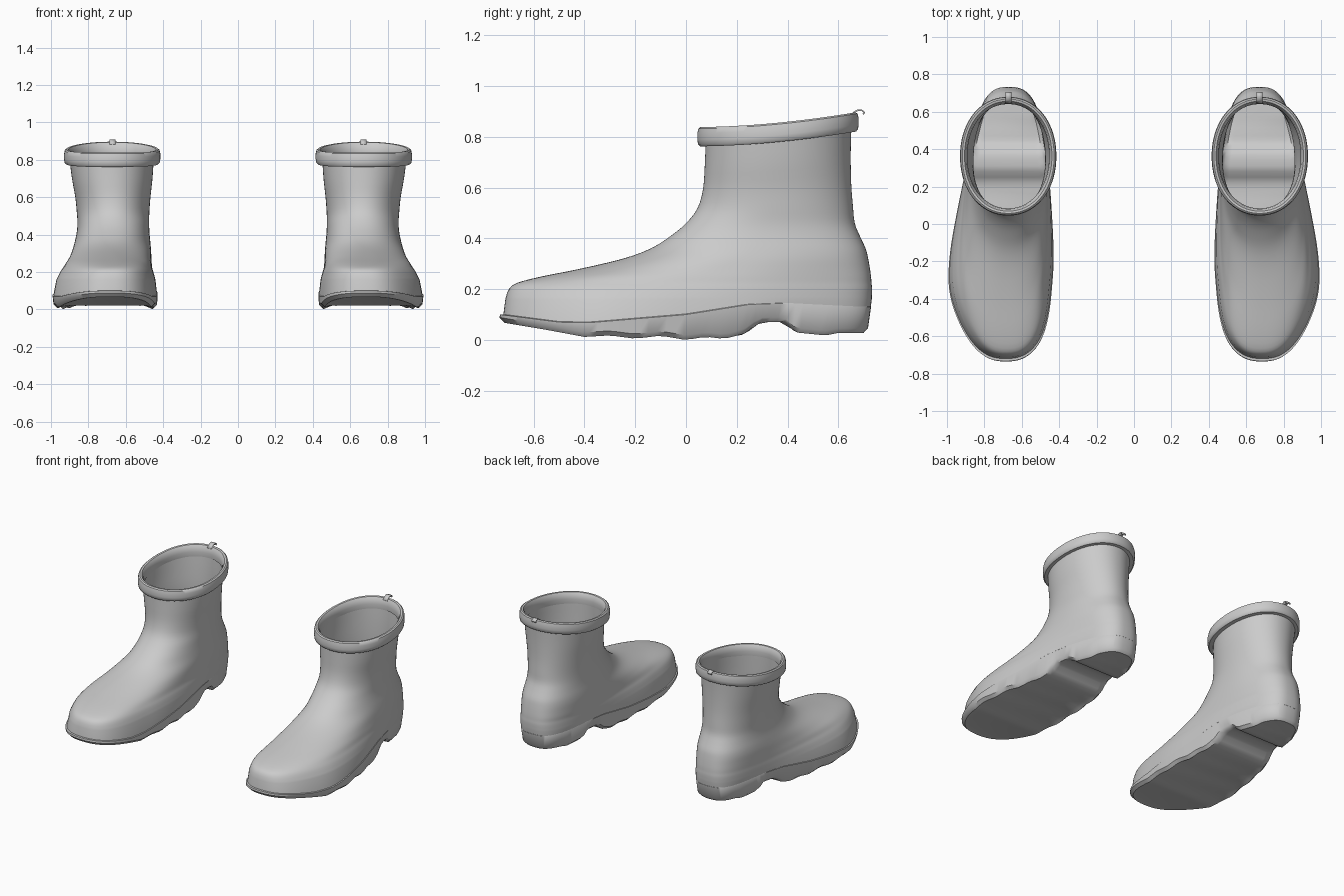
import bpy, math

N = 128  # points per ring


def table(pts, y):
    """Piecewise linear lookup."""
    if y <= pts[0][0]:
        return pts[0][1]
    for (a, va), (b, vb) in zip(pts, pts[1:]):
        if y <= b:
            return va + (vb - va) * (y - a) / (b - a)
    return pts[-1][1]


def smooth(a, b, v):
    t = min(1, max(0, (v - a) / (b - a)))
    return t * t * (3 - 2 * t)


def ring(yf, yb, ball_in, ball_out, heel_in, heel_out, p_toe, p_heel, zfun):
    """Boot-shaped horizontal outline: wide at the ball, narrow at the heel."""
    mid, half = (yf + yb) / 2, (yb - yf) / 2
    pts = []
    for i in range(N):
        t = 2 * math.pi * i / N
        c = math.cos(t)
        y = mid - half * c
        k = smooth(-0.45, 0.6, y)
        xi = ball_in + (heel_in - ball_in) * k
        xo = ball_out + (heel_out - ball_out) * k
        cx = (xi + xo) / 2 - 0.03 * smooth(0.3, 0.73, -y)
        p = p_toe if c > 0 else p_heel
        w = max(0, 1 - abs(c) ** p) ** (1 / p)
        x = cx + (xo - xi) / 2 * math.copysign(w, math.sin(t))
        pts.append((x, y, zfun(y)))
    return pts


def finish(name, verts, faces, angle=40):
    me = bpy.data.meshes.new(name)
    me.from_pydata(verts, [], faces)
    me.update()
    ob = bpy.data.objects.new(name, me)
    bpy.context.collection.objects.link(ob)
    bpy.ops.object.select_all(action='DESELECT')
    ob.select_set(True)
    bpy.context.view_layer.objects.active = ob
    bpy.ops.object.shade_smooth_by_angle(angle=math.radians(angle))
    # second boot of the pair
    ob.modifiers.new("pair", 'MIRROR').use_mirror_merge = False
    return ob


def loft(name, rings, bottom=False, closed=False):
    """Skin the rings; bottom adds strips of quads across the first ring."""
    verts = [v for r in rings for v in r]
    faces = []
    n = len(rings)
    for k in range(n if closed else n - 1):
        a, b = k * N, (k + 1) % n * N
        for i in range(N):
            j = (i + 1) % N
            faces.append((a + i, a + j, b + j, b + i))
    if bottom:
        for i in range(N // 2):
            faces.append(list(dict.fromkeys([(N - i) % N, N - i - 1, i + 1, i])))
    return finish(name, verts, faces)


def catmull(rows, steps):
    out = []
    for k in range(len(rows) - 1):
        p0, p1, p2, p3 = (rows[max(0, min(len(rows) - 1, k + d))] for d in (-1, 0, 1, 2))
        for s in range(steps):
            t = s / steps
            out.append([0.5 * (2 * b + (c - a) * t + (2 * a - 5 * b + 4 * c - d) * t * t
                               + (3 * b - a - 3 * c + d) * t ** 3)
                        for a, b, c, d in zip(p0, p1, p2, p3)])
    return out + [list(rows[-1])]


# Sole: flat underside with heel notch, wavy tread edge, and its top edge
flat = [(-0.73, 0.075), (-0.4, 0.02), (0.23, 0.02), (0.29, 0.07), (0.385, 0.072),
        (0.43, 0.03), (0.7, 0.03)]
edge = [(-0.73, 0.07), (-0.55, 0.04), (-0.4, 0.012), (-0.3, 0.018), (-0.2, 0.005),
        (-0.1, 0.017), (0, 0.0), (0.08, 0.013), (0.15, 0.004), (0.23, 0.025),
        (0.29, 0.07), (0.385, 0.072), (0.43, 0.03), (0.55, 0.018), (0.6, 0.028), (0.7, 0.028)]
welt = [(-0.73, 0.1), (-0.5, 0.07), (-0.38, 0.068), (0, 0.1), (0.25, 0.14),
        (0.4, 0.145), (0.7, 0.13)]
loft("sole", [
    ring(-0.69, 0.67, 0.47, 0.955, 0.515, 0.82, 2.5, 2.9, lambda y: table(flat, y)),
    ring(-0.715, 0.70, 0.44, 0.988, 0.487, 0.85, 2.5, 2.9, lambda y: table(edge, y)),
    ring(-0.735, 0.717, 0.422, 1.007, 0.468, 0.867, 2.5, 2.9, lambda y: table(edge, y) + 0.018),
    ring(-0.733, 0.729, 0.42, 1.012, 0.460, 0.877, 2.5, 2.9, lambda y: table(welt, y)),
    ring(-0.716, 0.727, 0.424, 1.007, 0.462, 0.875, 2.5, 2.9, lambda y: table(welt, y) + 0.003),
], bottom=True)

# Upper: z, front y, back y, ball inner/outer x, heel inner/outer x, toe/heel roundness
upper = [
    (0.16, -0.712, 0.732, 0.435, 0.990, 0.457, 0.880, 2.5, 2.85),
    (0.20, -0.698, 0.733, 0.450, 0.968, 0.456, 0.882, 2.5, 2.8),
    (0.225, -0.665, 0.731, 0.463, 0.950, 0.456, 0.882, 2.5, 2.75),
    (0.25, -0.57, 0.729, 0.470, 0.937, 0.456, 0.881, 2.5, 2.7),
    (0.28, -0.42, 0.725, 0.474, 0.92, 0.458, 0.879, 2.4, 2.6),
    (0.32, -0.25, 0.718, 0.475, 0.903, 0.462, 0.875, 2.3, 2.5),
    (0.36, -0.14, 0.708, 0.475, 0.887, 0.467, 0.869, 2.2, 2.4),
    (0.41, -0.06, 0.685, 0.475, 0.87, 0.473, 0.861, 2.2, 2.3),
    (0.46, 0.00, 0.665, 0.475, 0.86, 0.475, 0.858, 2.2, 2.2),
    (0.52, 0.045, 0.658, 0.474, 0.862, 0.474, 0.862, 2.1, 2.1),
    (0.60, 0.067, 0.651, 0.468, 0.870, 0.468, 0.870, 2.1, 2.1),
    (0.70, 0.074, 0.649, 0.457, 0.888, 0.457, 0.888, 2.1, 2.1),
    (0.81, 0.078, 0.652, 0.450, 0.902, 0.450, 0.902, 2.1, 2.1),
]


def tilt(z):
    """Rings near the top sweep up towards the back."""
    k = smooth(0.45, 0.78, z)
    return lambda y: z + k * (0.06 * max(0, (y - 0.045) / 0.635) ** 1.8 - 0.015)


rings = [ring(-0.720, 0.728, 0.423, 1.008, 0.461, 0.876, 2.5, 2.9,
              lambda y: table(welt, y) - 0.002)]
rings += [ring(*r[1:], tilt(r[0])) for r in catmull(upper, 3)]
loft("boot_upper", rings)

# Cuff band: inset from the widest outline, height
cuff = [(0.036, 0.778), (0.010, 0.778), (0.002, 0.786), (0, 0.805), (0, 0.83),
        (0.004, 0.848), (0.012, 0.854), (0.024, 0.853), (0.034, 0.838), (0.039, 0.81)]
loft("cuff", [ring(0.045 + d, 0.68 - d, 0.415 + d, 0.93 - d, 0.415 + d, 0.93 - d, 2.1, 2.1, tilt(z))
              for d, z in cuff], closed=True)

# Pull loop at the back of the cuff
path = [(0.645, 0.884), (0.66, 0.9), (0.678, 0.909), (0.695, 0.907), (0.706, 0.896), (0.70, 0.888)]
verts = [(x, y, z) for y, z in path for x in (0.655, 0.687)]
tab = finish("pull_loop", verts, [(2 * i, 2 * i + 1, 2 * i + 3, 2 * i + 2)
                                  for i in range(len(path) - 1)])
tab.modifiers.new("thickness", 'SOLIDIFY').thickness = 0.006
